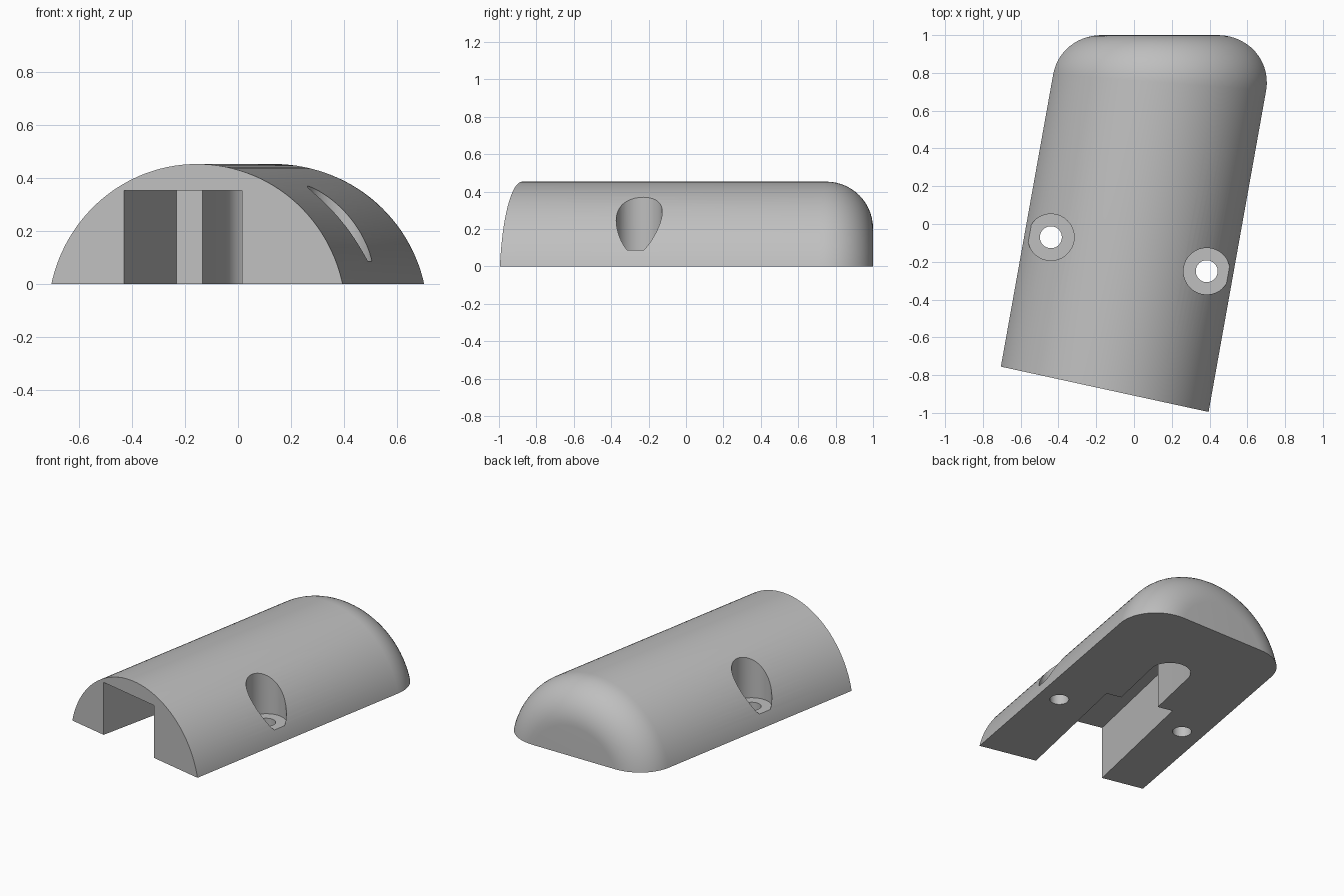
import bpy, bmesh
from math import sin, cos, pi, radians, sqrt
from mathutils import Vector

cube = bpy.data.objects.get("Cube")
if cube:
    bpy.data.objects.remove(cube, do_unlink=True)

grey = bpy.data.materials.new("plain grey")
grey.use_nodes = True
colour = (0.52, 0.52, 0.52, 1)
grey.diffuse_color = colour
grey.node_tree.nodes["Principled BSDF"].inputs["Base Color"].default_value = colour


def heading(degrees):
    return Vector((sin(radians(degrees)), cos(radians(degrees)), 0))


def make_object(name, bm):
    bmesh.ops.recalc_face_normals(bm, faces=bm.faces)
    mesh = bpy.data.meshes.new(name)
    bm.to_mesh(mesh)
    bm.free()
    obj = bpy.data.objects.new(name, mesh)
    bpy.context.collection.objects.link(obj)
    mesh.materials.append(grey)
    return obj


def prism(name, outline, bottom, top):
    bm = bmesh.new()
    face = bm.faces.new([bm.verts.new((p.x, p.y, bottom)) for p in outline])
    moved = bmesh.ops.extrude_face_region(bm, geom=[face])["geom"]
    for v in moved:
        if isinstance(v, bmesh.types.BMVert):
            v.co.z = top
    return make_object(name, bm)


def circle(centre, radius, steps=64):
    return [centre + radius * heading(360 * i / steps) for i in range(steps)]


# Body: slanted cylinder with a rolling-ball fillet at the straight back
half_width, height, fillet = 0.5625, 0.453, 0.25
radius = (half_width ** 2 + height ** 2) / (2 * height)
axis, side, up = heading(10.15), heading(100.15), Vector((0, 0, 1))
front_dir, back_dir = heading(12.3), Vector((0, 1, 0))
front_mid = Vector((-0.155, -0.875, 0))
core = front_mid + up * (height - radius)


def slide(point, plane_point, normal):
    return point + axis * ((plane_point - point).dot(normal) / axis.dot(normal))


bm = bmesh.new()
rings, around, arc = [], 128, 14
for i in range(around):
    a = 2 * pi * i / around
    n = side * sin(a) + up * cos(a)
    ball = slide(core + n * (radius - fillet), back_dir * (1 - fillet), back_dir)
    points = [slide(core + n * radius, front_mid, front_dir)]
    angle = n.angle(back_dir)
    for k in range(arc + 1):
        t = k / arc
        d = (n * sin((1 - t) * angle) + back_dir * sin(t * angle)) / sin(angle)
        points.append(ball + d * fillet)
    rings.append([bm.verts.new(p) for p in points])
for i in range(around):
    r, s = rings[i - 1], rings[i]
    for k in range(len(r) - 1):
        bm.faces.new((r[k], s[k], s[k + 1], r[k + 1]))
bm.faces.new([r[0] for r in rings])
bm.faces.new([r[-1] for r in rings])
# Flat underside
cut = bmesh.ops.bisect_plane(bm, geom=bm.verts[:] + bm.edges[:] + bm.faces[:],
                             plane_co=(0, 0, 0), plane_no=up, clear_inner=True)
edges = [e for e in cut["geom_cut"] if isinstance(e, bmesh.types.BMEdge)]
bmesh.ops.edgeloop_fill(bm, edges=edges)
body = make_object("cover_body", bm)

# Underside channel: wide mouth, then a narrower round-ended slot
mouth = Vector((-0.2075, -0.8636, 0))
across = heading(102.3)
wide, narrow, step, end = 0.2275, 0.126, 0.925, 1.325


def channel_point(u, v):
    return mouth + across * u + front_dir * v


outline = [channel_point(u, v) for u, v in
           ((-wide, -0.2), (wide, -0.2), (wide, step), (narrow, step))]
outline += [channel_point(narrow * cos(pi * i / 24), end + narrow * sin(pi * i / 24))
            for i in range(25)]
outline += [channel_point(-narrow, step), channel_point(-wide, step)]
cutters = [prism("channel_cutter", outline, -0.2, 0.353)]

# Screw holes with counterbores
for label, x, y in (("right", -0.44, -0.07), ("left", 0.385, -0.25)):
    spot = Vector((x, y, 0))
    cutters.append(prism(label + "_hole_cutter", circle(spot, 0.058), -0.2, 0.2))
    cutters.append(prism(label + "_bore_cutter", circle(spot, 0.123), 0.087, 0.8))

bpy.ops.object.select_all(action="DESELECT")
body.select_set(True)
bpy.context.view_layer.objects.active = body
for cutter in cutters:
    cutter.hide_render = True
    mod = body.modifiers.new(cutter.name, "BOOLEAN")
    mod.operation, mod.solver, mod.object = "DIFFERENCE", "EXACT", cutter
    bpy.ops.object.modifier_apply(modifier=mod.name)
    bpy.data.objects.remove(cutter, do_unlink=True)
bpy.ops.object.shade_smooth_by_angle(angle=radians(30))
